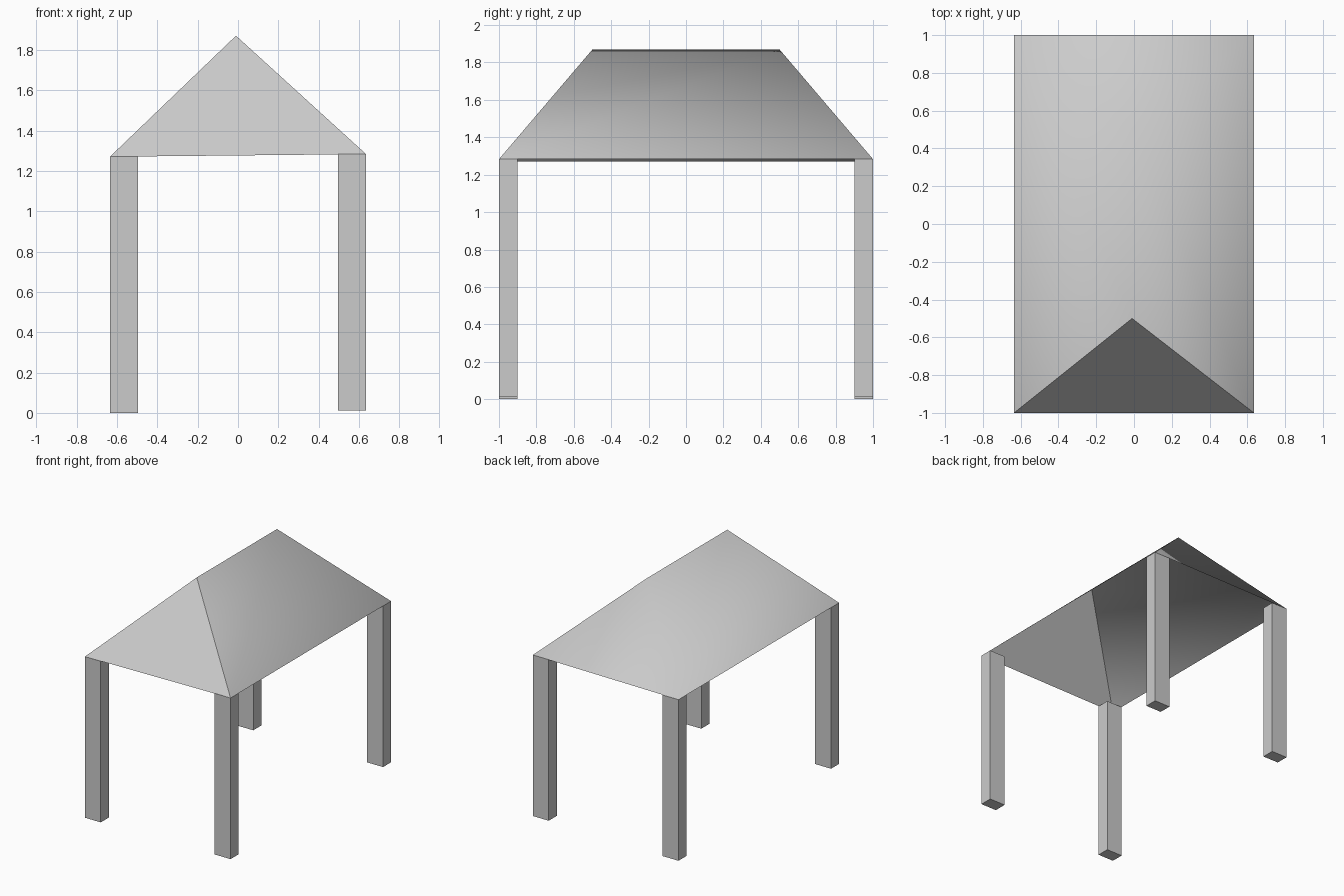
import bpy
import bmesh

if "Cube" in bpy.data.objects:
    bpy.data.objects.remove(bpy.data.objects["Cube"], do_unlink=True)

grey = bpy.data.materials.new("light_grey")
grey.use_nodes = True
colour = (0.6, 0.6, 0.6, 1.0)
grey.diffuse_color = colour
grey.node_tree.nodes["Principled BSDF"].inputs["Base Color"].default_value = colour

HALF_X, HALF_Y = 0.635, 1.0
RIDGE_X, RIDGE_Y, RIDGE_Z = -0.01, 0.5, 1.87
LEG_X, LEG_Y = 0.138, 0.1
EAVE = {-1: 1.27, 1: 1.283}   # the shelter leans very slightly
FOOT = {-1: 0.0, 1: 0.013}


def add_object(name, bm):
    mesh = bpy.data.meshes.new(name)
    bm.to_mesh(mesh)
    bm.free()
    mesh.materials.append(grey)
    obj = bpy.data.objects.new(name, mesh)
    bpy.context.collection.objects.link(obj)
    return obj


# Open hipped roof: smooth around the sides and back, crisp front gable
bm = bmesh.new()
corner = {(sx, sy): bm.verts.new((sx * HALF_X, sy * HALF_Y, EAVE[sx]))
          for sx in (-1, 1) for sy in (-1, 1)}
ridge = {sy: bm.verts.new((RIDGE_X, sy * RIDGE_Y, RIDGE_Z)) for sy in (-1, 1)}
front = bm.faces.new((corner[-1, -1], corner[1, -1], ridge[-1]))
bm.faces.new((corner[1, 1], corner[-1, 1], ridge[1]))
bm.faces.new((corner[1, -1], corner[1, 1], ridge[1], ridge[-1]))
bm.faces.new((corner[-1, 1], corner[-1, -1], ridge[-1], ridge[1]))
for face in bm.faces:
    face.smooth = face is not front
for edge in front.edges:
    edge.smooth = False
add_object("roof", bm)

# Four square-cut posts flush with the roof corners
for sx, side in ((-1, "right"), (1, "left")):
    for sy, end in ((-1, "front"), (1, "back")):
        bm = bmesh.new()
        bmesh.ops.create_cube(bm, size=1)
        height = EAVE[sx] - FOOT[sx]
        bmesh.ops.scale(bm, vec=(LEG_X, LEG_Y, height), verts=bm.verts)
        bmesh.ops.translate(bm, verts=bm.verts, vec=(
            sx * (HALF_X - LEG_X / 2), sy * (HALF_Y - LEG_Y / 2),
            FOOT[sx] + height / 2))
        add_object(f"{end}_{side}_post", bm)
